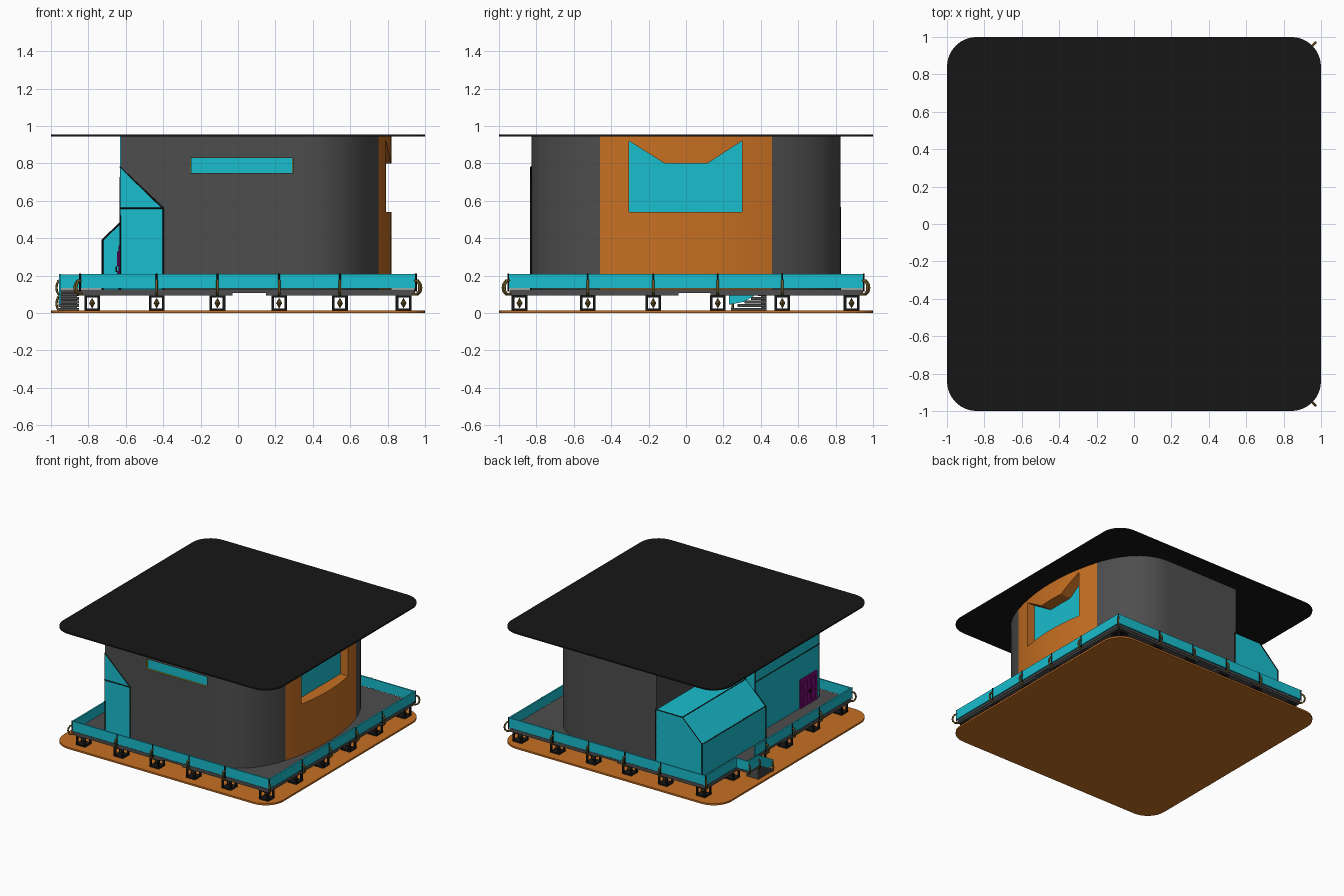
import bpy, bmesh, math
from mathutils import Vector
from mathutils.geometry import interpolate_bezier

if "Cube" in bpy.data.objects:
    bpy.data.objects.remove(bpy.data.objects["Cube"])


def mat(name, r, g, b):
    m = bpy.data.materials.new(name)
    m.diffuse_color = (r, g, b, 1)
    m.use_nodes = True
    m.node_tree.nodes["Principled BSDF"].inputs["Base Color"].default_value = m.diffuse_color
    return m


GREY = mat("dark_grey", .075, .075, .075)
ORANGE = mat("orange", .57, .16, .016)
CYAN = mat("cyan", .01, .51, .62)
BLACK = mat("black", .008, .008, .008)
OLIVE = mat("olive", .16, .1, .02)
YELLOW = mat("yellow", .5, .45, .02)
PURPLE = mat("purple", .2, .003, .18)


def finish(name, bm, *mats):
    bmesh.ops.recalc_face_normals(bm, faces=bm.faces)
    me = bpy.data.meshes.new(name)
    bm.to_mesh(me)
    bm.free()
    for m in mats:
        me.materials.append(m)
    ob = bpy.data.objects.new(name, me)
    bpy.context.collection.objects.link(ob)
    return ob


def add_box(bm, x0, x1, y0, y1, z0, z1):
    vs = bmesh.ops.create_cube(bm, size=1)["verts"]
    for v in vs:
        v.co = ((x0 + x1) / 2 + v.co.x * (x1 - x0), (y0 + y1) / 2 + v.co.y * (y1 - y0),
                (z0 + z1) / 2 + v.co.z * (z1 - z0))


def boxes(name, m, *dims):
    bm = bmesh.new()
    for d in dims:
        add_box(bm, *d)
    return finish(name, bm, m)


def prism(name, pts, axis, a, b, *mats):
    """Extrude a 2D outline along an axis from a to b."""
    place = {"x": lambda p, t: (t, p[0], p[1]), "y": lambda p, t: (p[0], t, p[1]),
             "z": lambda p, t: (p[0], p[1], t)}[axis]
    bm = bmesh.new()
    lo = [bm.verts.new(place(p, a)) for p in pts]
    hi = [bm.verts.new(place(p, b)) for p in pts]
    bm.faces.new(lo)
    bm.faces.new(hi)
    n = len(pts)
    for i in range(n):
        bm.faces.new((lo[i], lo[(i + 1) % n], hi[(i + 1) % n], hi[i]))
    return finish(name, bm, *mats)


def tubes(name, paths, r, m, res=2):
    cu = bpy.data.curves.new(name, "CURVE")
    cu.dimensions = "3D"
    cu.bevel_depth, cu.bevel_resolution = r, res
    cu.use_fill_caps = True
    for path in paths:
        s = cu.splines.new("POLY")
        s.points.add(len(path) - 1)
        for p, c in zip(s.points, path):
            p.co = (*c, 1)
    cu.materials.append(m)
    ob = bpy.data.objects.new(name, cu)
    bpy.context.collection.objects.link(ob)


def smooth(ob):
    bpy.ops.object.select_all(action="DESELECT")
    ob.select_set(True)
    bpy.context.view_layer.objects.active = ob
    bpy.ops.object.shade_smooth_by_angle(angle=math.radians(25))


def rounded_square(h, r, n=8):
    pts = []
    for k, (sx, sy) in enumerate([(1, 1), (-1, 1), (-1, -1), (1, -1)]):
        for i in range(n + 1):
            a = math.pi / 2 * (k + i / n)
            pts.append((sx * (h - r) + r * math.cos(a), sy * (h - r) + r * math.sin(a)))
    return pts


# ground plate and flat roof
smooth(prism("ground_plate", rounded_square(1, .16), "z", 0, .014, ORANGE))
smooth(prism("roof", rounded_square(1, .16), "z", .944, .955, BLACK))

# main body: straight left end with a notch, bowed right end
corner = interpolate_bezier(Vector((.35, -.825)), Vector((.56, -.825)),
                            Vector((.69, -.66)), Vector((.752, -.46)), 13)
bow = [(.82 - (y * .046) ** 2 / 3.1, y * .046) for y in range(-9, 10)]
pts = [(-.625, -.825)] + [(p.x, p.y) for p in corner] + bow
pts += [(p.x, -p.y) for p in reversed(corner)] + [(-.31, .825), (-.31, 0), (-.625, 0)]
body = prism("house_body", pts, "z", .11, .946, GREY, ORANGE, YELLOW)
for f in body.data.polygons:
    if f.normal.x > .9 and abs(f.center.y) < .46 and f.center.x > .7:
        f.material_index = 1

# window openings
big = [(-.305, .54), (.3, .54), (.3, .92), (.115, .80), (-.115, .80), (-.305, .92)]
cut_big = prism("cutter_big", big, "x", .715, 1, GREY, ORANGE, YELLOW)
strip = [(-.255, .75), (.295, .75), (.295, .83), (-.255, .83)]
cut_strip = prism("cutter_strip", strip, "y", -1, -.80, GREY, ORANGE, YELLOW)
for cutter, idx in ((cut_big, 1), (cut_strip, 2)):
    for f in cutter.data.polygons:
        f.material_index = idx
    cutter.hide_render = True
    md = body.modifiers.new("opening", "BOOLEAN")
    md.operation, md.object, md.solver = "DIFFERENCE", cutter, "EXACT"
    bpy.context.view_layer.objects.active = body
    bpy.ops.object.modifier_apply(modifier=md.name)
    bpy.data.objects.remove(cutter)
smooth(body)
prism("large_window_pane", big, "x", .712, .722, CYAN)
prism("strip_window_pane", [(x * .985, z) for x, z in strip], "y", -.812, -.798, CYAN)


# cyan entrance block and rear side porch, both with dark edge trim
def trimmed(name, profile, y0, y1):
    prism(name, profile, "y", y0, y1, CYAN)
    paths = [[(x, y, z) for x, z in profile] for y in (y0, y1)]
    paths += [[(x, y0, z), (x, y1, z)] for x, z in profile[1:-1]]
    tubes(name + "_trim", paths, .005, BLACK, 0)


trimmed("entrance_block", [(-.63, .11), (-.63, .78), (-.40, .56), (-.40, .11)], -.829, .004)
trimmed("side_porch", [(-.725, .11), (-.725, .39), (-.545, .565), (-.30, .565), (-.30, .11)], 0, .825)
tubes("entrance_seam", [[(-.40, -.83, .56), (-.631, -.83, .56), (-.631, 0, .56)]], .004, BLACK, 0)
boxes("entrance_upper_panel", CYAN, (-.632, -.62, -.824, 0, .78, .944))

# double door with raised panels
boxes("double_door", PURPLE, (-.64, -.625, -.79, -.685, .125, .36), (-.64, -.625, -.68, -.575, .125, .36),
      *[(-.646, -.635, y, y + .06, z, z + .08) for y in (-.767, -.657) for z in (.145, .25)])
tubes("door_handles", [[(-.65, y, .22), (-.65, y, .25)] for y in (-.693, -.672)], .004, BLACK, 1)

# deck floor and the plates below it
X0, X1, Y0, Y1 = -.84, .945, -.945, .945
boxes("deck", GREY, (X0, X1, Y0, Y1, .108, .125))
boxes("deck_plates", GREY,
      *[(a, b, y - .06, y + .06, .094, .108) for y in (-.88, .88) for a, b in ((-.84, -.03), (.15, .94))],
      *[(x - .06, x + .06, a, b, .094, .108) for x in (-.78, .88) for a, b in ((-.82, -.04), (.13, .82))])

# low railing with a gap at the steps
T = .006
boxes("railing", CYAN, (X0, X1, Y0 - T, Y0 + T, .13, .21), (X0, X1, Y1 - T, Y1 + T, .13, .21),
      (X1 - T, X1 + T, Y0, Y1, .13, .21), (X0 - T, X0 + T, Y0, .31, .13, .21),
      (X0 - T, X0 + T, .55, Y1, .13, .21))

# open-framed feet round the edge, each with a pointed core
XS = (-.78, -.435, -.11, .22, .545, .885)
YS = (-.89, -.525, -.175, .17, .515, .885)
feet = [(x, y) for x in XS for y in YS if x in (XS[0], XS[5]) or y in (YS[0], YS[5])]
frame, core = bmesh.new(), bmesh.new()
H = .042
for x, y in feet:
    add_box(frame, x - H, x + H, y - H, y + H, .014, .024)
    add_box(frame, x - H, x + H, y - H, y + H, .082, .095)
    for sx in (-1, 1):
        for sy in (-1, 1):
            cx, cy = x + sx * (H - .007), y + sy * (H - .007)
            add_box(frame, cx - .007, cx + .007, cy - .007, cy + .007, .02, .085)
    ring = [core.verts.new((x + .016 * math.cos(k * math.pi / 4), y + .016 * math.sin(k * math.pi / 4), .053))
            for k in range(8)]
    for z in (.024, .082):
        tip = core.verts.new((x, y, z))
        for k in range(8):
            core.faces.new((ring[k], ring[(k + 1) % 8], tip))
finish("foot_frames", frame, BLACK)
finish("foot_cores", core, OLIVE)

# curved brackets and posts outside the railing, diagonal at the corners
spots = [(x, y, 0, s) for x in XS[1:5] for y, s in ((Y0, -1), (Y1, 1))]
spots += [(X1, y, 1, 0) for y in YS[1:5]] + [(X0, y, -1, 0) for y in YS[1:4]]
spots += [(x, y, sx * .75, sy * .75) for x, sx in ((X0, -1), (X1, 1)) for y, sy in ((Y0, -1), (Y1, 1))]
shape = [(0, .175), (.018, .172), (.03, .155), (.034, .135), (.03, .115), (.016, .101), (-.01, .1)]
tubes("railing_brackets", [[(x + dx * o, y + dy * o, z) for o, z in shape] for x, y, dx, dy in spots], .007, OLIVE)
tubes("railing_posts", [[(x + dx * .006, y + dy * .006, .115), (x + dx * .006, y + dy * .006, .212)]
                        for x, y, dx, dy in spots], .005, BLACK, 1)

# landing and steps at the left side, going down towards the front
boxes("steps", GREY, (-.955, X0, .42, .55, .108, .125),
      *[(-.96, -.85, .24 + i * .036, .43, .014 + i * .019, .028 + i * .019) for i in range(5)],
      (-.95, -.86, .40, .43, .014, .11))
prism("step_side_rail", [(.55, .125), (.55, .21), (.42, .21), (.23, .10), (.23, .045), (.31, .06), (.42, .125)],
      "x", -.957, -.947, CYAN)
boxes("landing_end_rail", CYAN, (-.955, X0, .545, .555, .13, .207))
tubes("landing_brackets", [[(-.95 - o * .6, y, z) for o, z in shape] for y in (.42, .55)]
      + [[(-.95 - o * .6, .25, z - .085) for o, z in shape]], .006, OLIVE)
